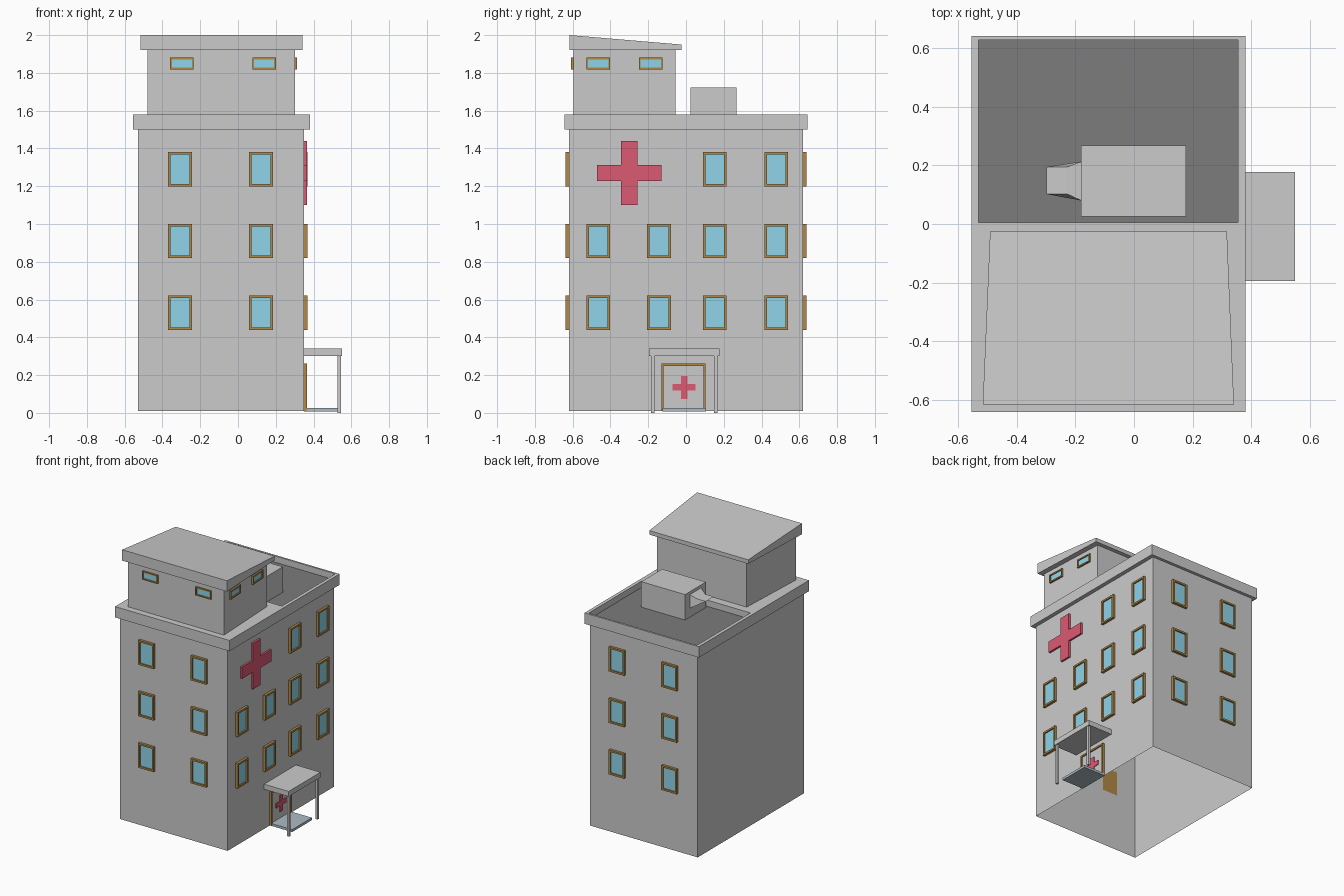
import bpy, bmesh, math
from mathutils import Matrix

if "Cube" in bpy.data.objects:
    bpy.data.objects.remove(bpy.data.objects["Cube"])


def material(name, rgb):
    m = bpy.data.materials.new(name)
    m.diffuse_color = (*rgb, 1)
    m.use_nodes = True
    m.node_tree.nodes["Principled BSDF"].inputs["Base Color"].default_value = m.diffuse_color
    return m


ROOF = material("roof_grey", (0.6, 0.6, 0.6))
DARK = material("roof_deck_dark", (0.2, 0.2, 0.2))
GLASS = material("glass_blue", (0.28, 0.66, 0.82))
WOOD = material("frame_brown", (0.45, 0.25, 0.06))
RED = material("cross_red", (0.72, 0.1, 0.17))
STEP = material("step_blue_grey", (0.42, 0.5, 0.55))


def add(name, bm, *mats):
    bmesh.ops.recalc_face_normals(bm, faces=bm.faces)
    me = bpy.data.meshes.new(name)
    bm.to_mesh(me)
    bm.free()
    for m in mats:
        me.materials.append(m)
    ob = bpy.data.objects.new(name, me)
    bpy.context.collection.objects.link(ob)
    return ob


def loft(name, ring_a, ring_b, mat=None, cap_a=True):
    """Solid between two matching rings of points."""
    bm = bmesh.new()
    a = [bm.verts.new(p) for p in ring_a]
    b = [bm.verts.new(p) for p in ring_b]
    n = len(a)
    for i in range(n):
        j = (i + 1) % n
        bm.faces.new((a[i], a[j], b[j], b[i]))
    if cap_a:
        bm.faces.new(a[::-1])
    bm.faces.new(b)
    return add(name, bm, *([mat] if mat else []))


def rect(x, y, z):
    return [(x[0], y[0], z), (x[1], y[0], z), (x[1], y[1], z), (x[0], y[1], z)]


def box(name, x, y, z, mat=None, cap_a=True):
    return loft(name, rect(x, y, z[0]), rect(x, y, z[1]), mat, cap_a)


def framed(name, loc, size, angle, pane, border=0.013, depth=0.018):
    """Raised frame with a sunken pane, facing -y before turning about z."""
    w, h = size[0] / 2, size[1] / 2
    bm = bmesh.new()
    back = [bm.verts.new((x, 0, z)) for x, z in ((-w, -h), (w, -h), (w, h), (-w, h))]
    rings = [back]
    for inset, y in ((0, -depth), (border, -depth), (border, -depth * 0.45)):
        u, v = w - inset, h - inset
        ring = [bm.verts.new((x, y, z)) for x, z in ((-u, -v), (u, -v), (u, v), (-u, v))]
        for i in range(4):
            j = (i + 1) % 4
            bm.faces.new((rings[-1][i], rings[-1][j], ring[j], ring[i]))
        rings.append(ring)
    bm.faces.new(back[::-1])
    bm.faces.new(rings[-1]).material_index = 1
    ob = add(name, bm, WOOD, pane)
    ob.matrix_world = Matrix.Translation(loc) @ Matrix.Rotation(angle, 4, 'Z')


def cross(name, x, y, z, span, width, depth):
    """Plus-shaped sign on the right wall."""
    s, w = span / 2, width / 2
    pts = [(-w, -s), (w, -s), (w, -w), (s, -w), (s, w), (w, w),
           (w, s), (-w, s), (-w, w), (-s, w), (-s, -w), (-w, -w)]
    loft(name, [(x, y + a, z + b) for a, b in pts],
         [(x + depth, y + a, z + b) for a, b in pts], RED)


# Main block, open underneath
box("main_walls", (-0.53, 0.35), (-0.62, 0.62), (0.01, 1.5), cap_a=False)

# Flat roof slab with a sunken deck at the back
slab = box("roof_slab", (-0.555, 0.38), (-0.642, 0.642), (1.5, 1.58), ROOF)
cutter = box("deck_cutter", (-0.53, 0.355), (0.005, 0.628), (1.53, 1.7), ROOF)
cutter.hide_render = True
mod = slab.modifiers.new("deck", 'BOOLEAN')
mod.operation, mod.solver, mod.object = 'DIFFERENCE', 'EXACT', cutter
bpy.context.view_layer.objects.active = slab
bpy.ops.object.modifier_apply(modifier="deck")
bpy.data.objects.remove(cutter)
box("roof_deck", (-0.53, 0.355), (0.005, 0.628), (1.525, 1.534), DARK)

# Tapered top storey and its sloping roof
plan = [(-0.48, -0.595), (0.302, -0.595), (0.277, -0.055), (-0.457, -0.055)]
loft("top_storey", [(x, y, 1.58) for x, y in plan], [(x, y, 1.92) for x, y in plan])
plan = [(-0.516, -0.616), (0.341, -0.616), (0.317, -0.025), (-0.491, -0.025)]
loft("top_roof", [(x, y, 1.92) for x, y in plan],
     [(x, y, z) for (x, y), z in zip(plan, (2.0, 2.0, 1.95, 1.95))], ROOF)

# Rooftop vent box with an upturned spout
box("vent_box", (-0.18, 0.178), (0.025, 0.268), (1.53, 1.722))
loft("vent_spout",
     [(-0.18, 0.08, 1.60), (-0.18, 0.213, 1.60), (-0.18, 0.213, 1.70), (-0.18, 0.08, 1.70)],
     [(-0.298, 0.102, 1.675), (-0.298, 0.195, 1.675), (-0.228, 0.195, 1.675), (-0.228, 0.102, 1.675)])

# Windows on front, back and right walls
for row, z in enumerate((0.53, 0.91, 1.29)):
    for x in (-0.307, 0.122):
        framed("front_window", (x, -0.62, z), (0.125, 0.182), 0, GLASS)
        framed("back_window", (x, 0.62, z), (0.125, 0.182), math.pi, GLASS)
    for y in (-0.465, -0.143, 0.153, 0.477)[2 if row == 2 else 0:]:
        framed("right_window", (0.35, y, z), (0.125, 0.182), math.pi / 2, GLASS)

# Small windows of the top storey
slope = math.atan2(0.025, 0.54)
for x in (-0.297, 0.138):
    framed("top_front_window", (x, -0.595, 1.85), (0.125, 0.062), 0, GLASS, 0.009, 0.013)
for y in (-0.465, -0.187):
    x = 0.302 - (y + 0.595) * math.tan(slope)
    framed("top_right_window", (x, y, 1.85), (0.125, 0.062), math.pi / 2 + slope, GLASS, 0.009, 0.013)

# Entrance: door, crosses, porch
cross("wall_cross", 0.35, -0.301, 1.27, 0.34, 0.086, 0.014)
framed("door", (0.35, -0.013, 0.136), (0.235, 0.25), math.pi / 2, None, 0.012, 0.016)
cross("door_cross", 0.355, -0.01, 0.135, 0.122, 0.034, 0.008)
box("porch_roof", (0.35, 0.55), (-0.195, 0.177), (0.302, 0.34))
box("porch_step", (0.35, 0.53), (-0.125, 0.105), (0.008, 0.026), STEP)
for y in (-0.175, 0.157):
    box("porch_post", (0.528, 0.545), (y - 0.009, y + 0.009), (0, 0.302))
